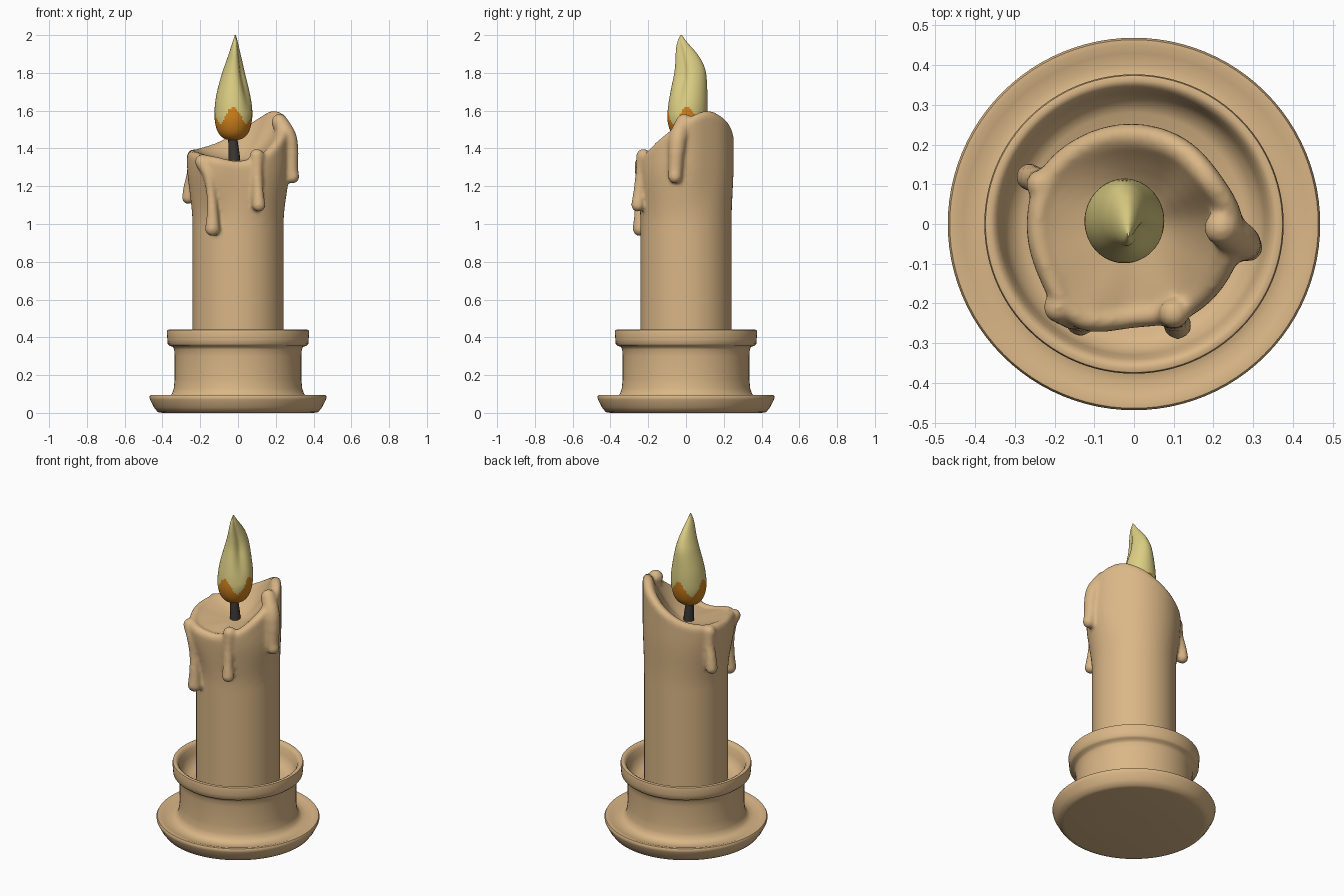
import bpy, bmesh, math
from mathutils import Vector, Matrix

if "Cube" in bpy.data.objects:
    bpy.data.objects.remove(bpy.data.objects["Cube"])


def material(name, rgb):
    m = bpy.data.materials.new(name)
    m.diffuse_color = (*rgb, 1)
    m.use_nodes = True
    m.node_tree.nodes["Principled BSDF"].inputs["Base Color"].default_value = m.diffuse_color
    return m


WAX = material("tan wax", (0.70, 0.47, 0.24))
YELLOW = material("pale yellow flame", (0.72, 0.62, 0.23))
ORANGE = material("orange flame", (0.63, 0.22, 0.012))
CHAR = material("charred wick", (0.045, 0.04, 0.035))


def finish(name, bm, mats, angle=40):
    bmesh.ops.recalc_face_normals(bm, faces=bm.faces)
    me = bpy.data.meshes.new(name)
    bm.to_mesh(me)
    bm.free()
    ob = bpy.data.objects.new(name, me)
    bpy.context.collection.objects.link(ob)
    for m in mats:
        me.materials.append(m)
    bpy.ops.object.select_all(action='DESELECT')
    ob.select_set(True)
    bpy.context.view_layer.objects.active = ob
    bpy.ops.object.shade_smooth_by_angle(angle=math.radians(angle))
    return ob


def loft(bm, rings):
    """Skin a list of equally long point rings and close both ends."""
    rows = [[bm.verts.new(p) for p in ring] for ring in rings]
    n = len(rows[0])
    for a, b in zip(rows, rows[1:]):
        for i in range(n):
            j = (i + 1) % n
            bm.faces.new((a[i], a[j], b[j], b[i]))
    bm.faces.new(rows[0][::-1])
    bm.faces.new(rows[-1])


def spline(p0, p1, p2, p3, t):
    return 0.5 * (2 * p1 + (p2 - p0) * t + (2 * p0 - 5 * p1 + 4 * p2 - p3) * t * t
                  + (3 * p1 - p0 - 3 * p2 + p3) * t ** 3)


def around(values, a):
    """Smooth periodic value at angle a from evenly spaced samples."""
    n = len(values)
    u = (a / math.tau * n) % n
    i = int(u)
    return spline(*[values[(i + k) % n] for k in (-1, 0, 1, 2)], u - i)


def along(rows, steps):
    """Smoothly resample a table of key sections."""
    ext = [rows[0]] + rows + [rows[-1]]
    out = []
    for i in range(len(rows) - 1):
        for s in range(steps):
            out.append([spline(*c, s / steps) for c in zip(*ext[i:i + 4])])
    return out + [list(rows[-1])]


# Holder: turned dish, neck, collar and hollow cup
profile = [(0.05, 0.005), (0.40, 0.005), (0.425, 0.009), (0.445, 0.03), (0.466, 0.07),
           (0.469, 0.085), (0.464, 0.094), (0.45, 0.095), (0.43, 0.088), (0.40, 0.083),
           (0.37, 0.086), (0.35, 0.10), (0.34, 0.13), (0.335, 0.18), (0.335, 0.30),
           (0.338, 0.335), (0.345, 0.35), (0.362, 0.355), (0.372, 0.366), (0.374, 0.39),
           (0.377, 0.425), (0.374, 0.438), (0.362, 0.442), (0.350, 0.436), (0.340, 0.42),
           (0.330, 0.38), (0.315, 0.34), (0.28, 0.315), (0.05, 0.31)]
bm = bmesh.new()
N = 96
loft(bm, [[(r * math.cos(k * math.tau / N), r * math.sin(k * math.tau / N), z - 0.005 * (z < 0.01))
           for k in range(N)] for r, z in profile])
finish("candle_holder", bm, [WAX], 50)

# Candle: leaning rim and melted bowl
rim_z = [1.555, 1.60, 1.56, 1.49, 1.43, 1.40, 1.39, 1.38, 1.36, 1.335, 1.37, 1.46]
rim_r = [0.275, 0.25, 0.25, 0.252, 0.258, 0.27, 0.27, 0.275, 0.30, 0.262, 0.272, 0.275]
FLOOR = 1.335
angles = [k * math.tau / N for k in range(N)]


def candle_ring(fn):
    ring = []
    for a in angles:
        r, z = fn(around(rim_r, a), around(rim_z, a))
        ring.append((r * math.cos(a), r * math.sin(a), z))
    return ring


def side(t):
    def fn(R, H):
        z = 0.30 + (H - 0.035 - 0.30) * t
        s = max(0, min(1, (z - 1.0) / 0.33))
        return 0.241 + (R - 0.241) * s * s * (3 - 2 * s), z
    return fn


def bowl(s):
    return lambda R, H: ((R - 0.055) * s, FLOOR + (H - 0.012 - FLOOR) * s ** 1.9)


rings = [candle_ring(side(i / 24)) for i in range(25)]
for inset, drop in ((0.005, 0.015), (0.018, 0.002), (0.035, 0.0)):
    rings.append(candle_ring(lambda R, H: (R - inset, H - drop)))
rings += [candle_ring(bowl(s)) for s in (1, 0.9, 0.8, 0.65, 0.5, 0.35, 0.2, 0.08)]
bm = bmesh.new()
loft(bm, rings)

# Wax drips: bead chains (x, y, z, radius) melted into the candle
drips = [
    [(-0.19, -0.21, 1.33, 0.04), (-0.155, -0.235, 1.26, 0.033), (-0.142, -0.240, 1.16, 0.027),
     (-0.135, -0.243, 1.06, 0.032), (-0.135, -0.243, 0.975, 0.041)],
    [(0.10, -0.225, 1.36, 0.04), (0.10, -0.235, 1.28, 0.033), (0.105, -0.248, 1.18, 0.031),
     (0.11, -0.255, 1.10, 0.037)],
    [(0.22, -0.01, 1.54, 0.045), (0.262, -0.04, 1.46, 0.05), (0.277, -0.05, 1.38, 0.045),
     (0.28, -0.055, 1.30, 0.04), (0.288, -0.058, 1.25, 0.038)],
    [(-0.235, 0.10, 1.36, 0.037), (-0.240, 0.108, 1.27, 0.033), (-0.255, 0.115, 1.20, 0.034),
     (-0.263, 0.118, 1.14, 0.036)],
]
for d in drips:
    for x, y, z, r in along(d, 7):
        bmesh.ops.create_icosphere(bm, subdivisions=2, radius=r,
                                   matrix=Matrix.Translation(Vector((x, y, z))))
candle = finish("candle", bm, [WAX])
mod = candle.modifiers.new("melt together", 'REMESH')
mod.mode = 'VOXEL'
mod.voxel_size = 0.01
mod.use_smooth_shade = True
mod = candle.modifiers.new("soften", 'SMOOTH')
mod.factor = 0.5
mod.iterations = 5

# Wick: short, slightly bent stem
bm = bmesh.new()
loft(bm, [[(x + r * math.cos(k * math.tau / 12), r * math.sin(k * math.tau / 12), z)
           for k in range(12)]
          for x, r, z in ((-0.02, 0.032, 1.31), (-0.02, 0.029, 1.37), (-0.025, 0.026, 1.42),
                          (-0.03, 0.024, 1.47))])
finish("wick", bm, [CHAR])

# Flame: swept teardrop (z, left, right, front, back) with a fold on one side
keys = [(1.442, -0.035, -0.015, -0.01, 0.01), (1.455, -0.078, 0.028, -0.052, 0.055),
        (1.49, -0.108, 0.058, -0.082, 0.088), (1.55, -0.123, 0.074, -0.098, 0.108),
        (1.62, -0.123, 0.075, -0.095, 0.114), (1.70, -0.111, 0.062, -0.082, 0.113),
        (1.80, -0.084, 0.038, -0.062, 0.106), (1.86, -0.063, 0.024, -0.056, 0.085),
        (1.91, -0.046, 0.012, -0.054, 0.052), (1.96, -0.030, 0.000, -0.047, 0.008),
        (2.0, -0.017, -0.011, -0.030, -0.022)]
M = 64
bm = bmesh.new()
rings = []
for z, l, r, f, b in along(keys, 6):
    ring = []
    fold = 0.28 * max(0, min(1, (z - 1.58) / 0.2))
    for k in range(M):
        a = k * math.tau / M
        off = (a + 0.55 + math.pi) % math.tau - math.pi
        q = 1 - fold * math.exp(-(off / 0.4) ** 2)
        ring.append(((l + r) / 2 + (r - l) / 2 * q * math.cos(a),
                     (f + b) / 2 + (b - f) / 2 * q * math.sin(a), z))
    rings.append(ring)
loft(bm, rings)
for face in bm.faces:
    c = face.calc_center_median()
    a = math.atan2(c.y - 0.005, c.x + 0.025)
    face.material_index = int(c.z < 1.575 + 0.045 * math.cos(4 * a))
finish("flame", bm, [YELLOW, ORANGE], 60)
